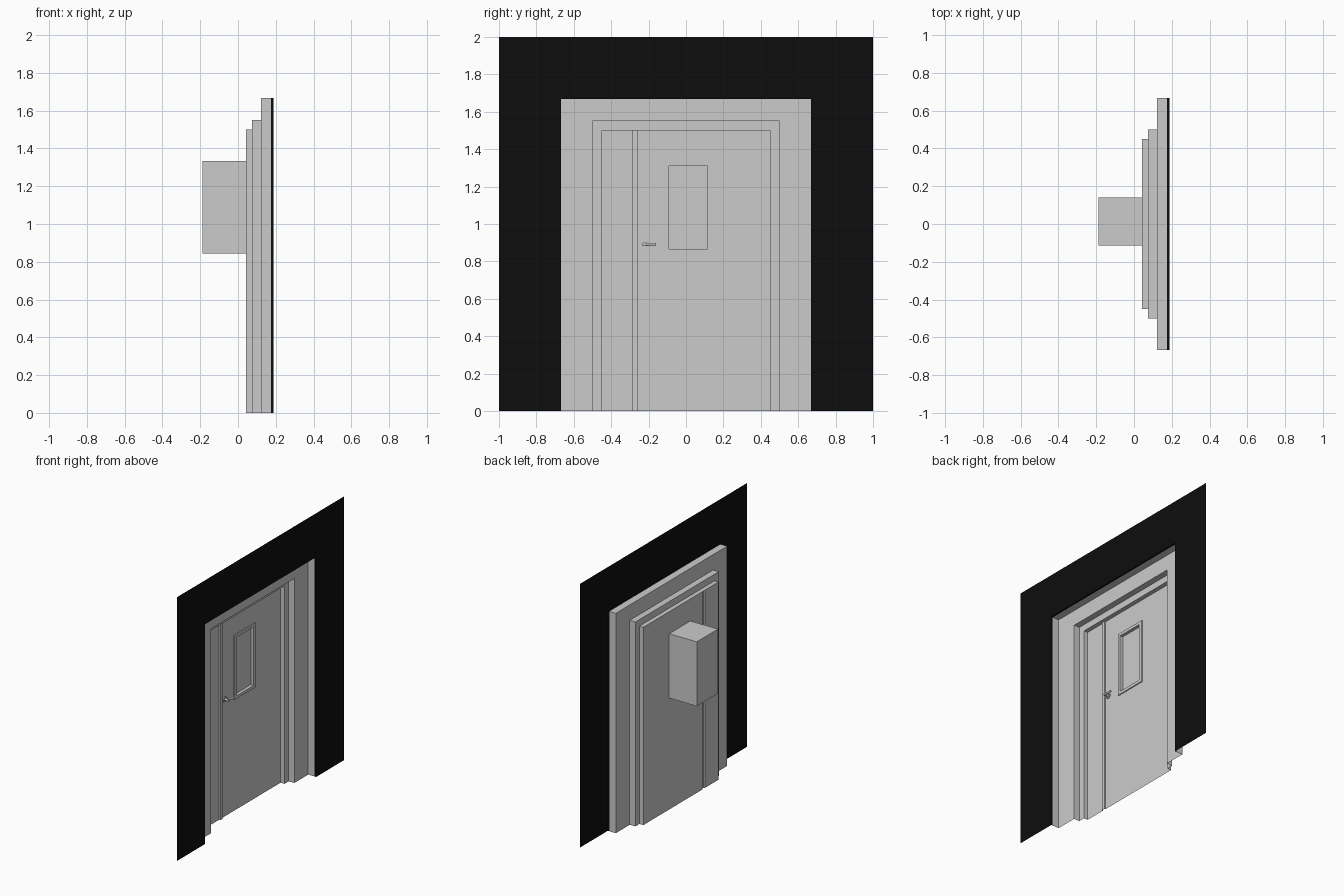
import bpy, bmesh, math

cube = bpy.data.objects.get("Cube")
if cube:
    bpy.data.objects.remove(cube)


def material(name, value):
    m = bpy.data.materials.new(name)
    m.use_nodes = True
    colour = (value, value, value, 1)
    m.diffuse_color = colour
    m.node_tree.nodes["Principled BSDF"].inputs["Base Color"].default_value = colour
    return m


BLACK = material("black", 0.004)
GREY = material("light grey", 0.6)


def finish(bm, name, mat):
    mesh = bpy.data.meshes.new(name)
    bm.to_mesh(mesh)
    bm.free()
    mesh.materials.append(mat)
    obj = bpy.data.objects.new(name, mesh)
    bpy.context.collection.objects.link(obj)
    return obj


def bridge(loops, closed=False, fill=False, flip=False):
    """Skin a chain of matching point loops; optionally cap the last one."""
    bm = bmesh.new()
    rows = [[bm.verts.new(p) for p in loop] for loop in loops]
    n = len(rows[0])
    for a, b in zip(rows, rows[1:]):
        for i in range(n if closed else n - 1):
            j = (i + 1) % n
            bm.faces.new((b[i], b[j], a[j], a[i]))
    if fill:
        bm.faces.new(rows[-1][::-1])
    if flip:
        bmesh.ops.reverse_faces(bm, faces=bm.faces[:])
    return bm


def arch(w, h, x):
    return [(x, -w, 0), (x, -w, h), (x, w, h), (x, w, 0)]


def rect(y0, y1, z0, z1, x):
    return [(x, y0, z0), (x, y0, z1), (x, y1, z1), (x, y1, z0)]


def upright(y, x):
    return [(x, y, 0), (x, y, DOOR_H)]


DOOR_H, DOOR_W, DOOR_X = 1.5, 0.45, 0.042
WALL_X, LIP_X = 0.189, 0.176
OPEN_W, OPEN_H = 0.667, 1.667
SPLIT, MULLION = -0.257, -0.285

# Thin wall with a short dark lip around the opening
finish(bridge([arch(1, 2, WALL_X), arch(OPEN_W, OPEN_H, WALL_X),
               arch(OPEN_W, OPEN_H, LIP_X)]), "wall", BLACK)

# Stepped reveal leading back to the door
finish(bridge([arch(OPEN_W, OPEN_H, LIP_X), arch(OPEN_W, OPEN_H, 0.122),
               arch(0.5, 1.55, 0.122), arch(0.5, 1.55, 0.075),
               arch(DOOR_W, DOOR_H, 0.075), arch(DOOR_W, DOOR_H, DOOR_X)]),
       "stepped_door_surround", GREY)

# Door leaf with raised window frame and recessed pane
outer = (-0.113, 0.141, 0.845, 1.333)
inner = (-0.09, 0.116, 0.867, 1.311)
finish(bridge([rect(SPLIT, DOOR_W, 0, DOOR_H, DOOR_X), rect(*outer, DOOR_X),
               rect(*outer, 0.05), rect(*inner, 0.05), rect(*inner, 0.026)],
              closed=True, fill=True), "door_leaf", GREY)

# Deep box behind the window
finish(bridge([rect(*outer, DOOR_X), rect(*outer, -WALL_X)],
              closed=True, fill=True, flip=True), "window_box", GREY)

# Raised strip between the two leaves
finish(bridge([upright(MULLION, DOOR_X), upright(MULLION, 0.052),
               upright(SPLIT, 0.052), upright(SPLIT, DOOR_X)]), "door_strip", GREY)

# Narrow side leaf with an inset panel
bm = bridge([upright(-DOOR_W, DOOR_X), upright(MULLION, DOOR_X)])
bmesh.ops.inset_individual(bm, faces=bm.faces[:], thickness=0.009, depth=-0.006)
finish(bm, "side_leaf", GREY)


def rod(name, start, radius, length, axis):
    turn = (0, math.pi / 2, 0) if axis == "x" else (math.pi / 2, 0, 0)
    centre = list(start)
    centre["xyz".index(axis)] += length / 2
    bpy.ops.mesh.primitive_cylinder_add(vertices=20, radius=radius, depth=length,
                                        location=centre, rotation=turn)
    obj = bpy.context.object
    obj.name = name
    obj.data.materials.append(GREY)
    bpy.ops.object.shade_smooth_by_angle()


# Lever handle
hy, hz = -0.224, 0.892
rod("handle_rose", (DOOR_X, hy, hz), 0.02, 0.008, "x")
rod("handle_stem", (DOOR_X, hy, hz), 0.009, 0.04, "x")
rod("handle_lever", (0.075, hy - 0.009, hz), 0.007, 0.073, "y")
